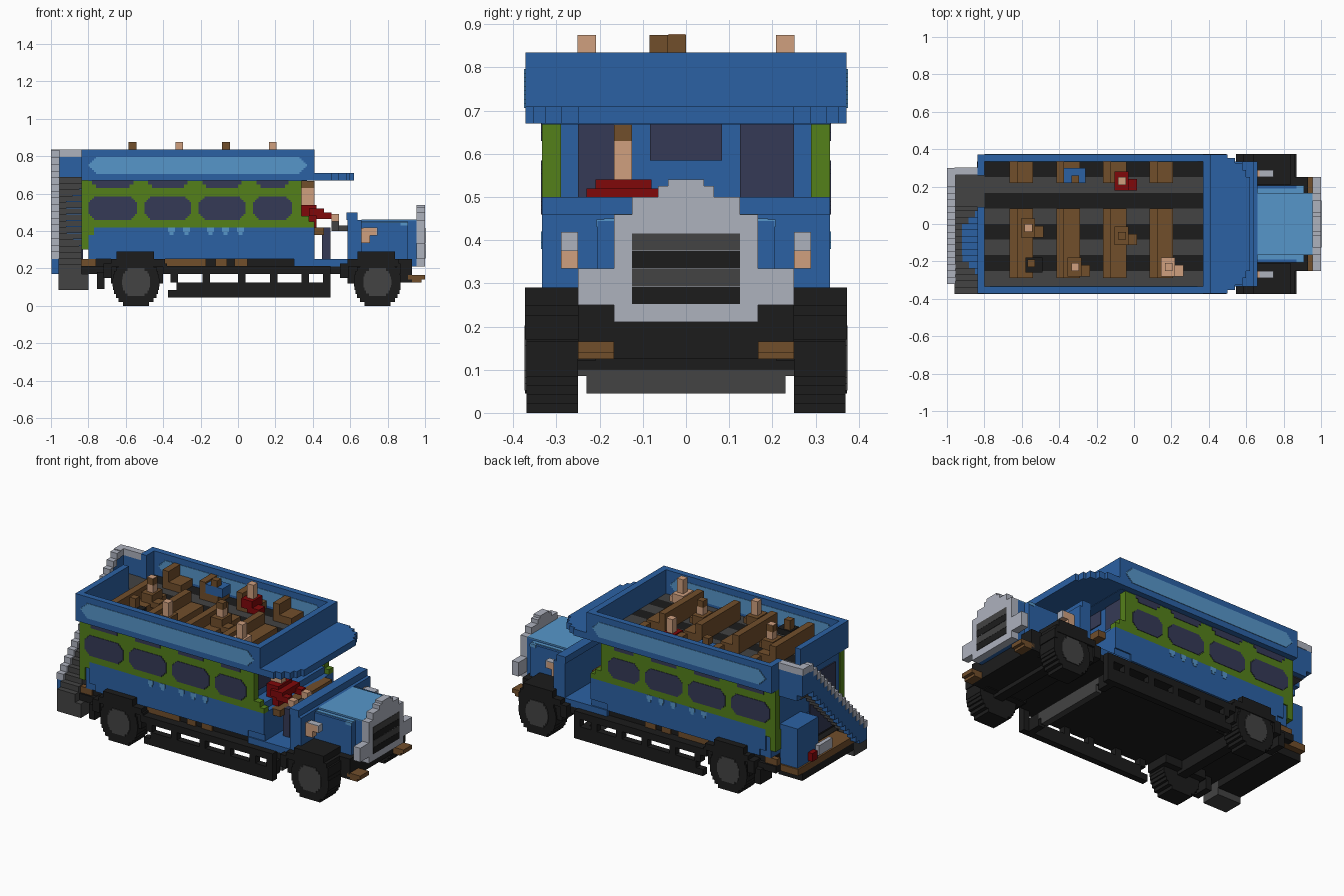
import bpy, bmesh, math
from mathutils import Matrix, Vector

cube = bpy.data.objects.get("Cube")
if cube:
    bpy.data.objects.remove(cube, do_unlink=True)


def material(name, r, g, b):
    lin = [(c / 255 / 12.92) if c < 11 else ((c / 255 + 0.055) / 1.055) ** 2.4 for c in (r, g, b)]
    m = bpy.data.materials.new(name)
    m.use_nodes = True
    m.diffuse_color = (*lin, 1)
    m.node_tree.nodes["Principled BSDF"].inputs["Base Color"].default_value = (*lin, 1)
    return m


BLUE = material("blue", 43, 97, 164)
SKY = material("light blue", 86, 150, 202)
GREEN = material("green", 84, 128, 26)
SILVER = material("silver", 174, 178, 190)
GREY = material("dark grey", 67, 67, 67)
BLACK = material("black", 28, 28, 28)
BROWN = material("brown", 113, 78, 43)
TAN = material("tan", 208, 160, 127)
RED = material("red", 128, 8, 10)
NAVY = material("navy glass", 53, 58, 86)


def blocks(name, mat, boxes, mirror=False):
    """One object made of axis-aligned blocks (x0, x1, y0, y1, z0, z1)."""
    boxes = list(boxes)
    if mirror:
        boxes += [(a, b, -d, -c, e, f) for a, b, c, d, e, f in boxes]
    bm = bmesh.new()
    for x0, x1, y0, y1, z0, z1 in boxes:
        mid = Vector(((x0 + x1) / 2, (y0 + y1) / 2, (z0 + z1) / 2))
        size = Matrix.Diagonal((x1 - x0, y1 - y0, z1 - z0, 1))
        bmesh.ops.create_cube(bm, size=1, matrix=Matrix.Translation(mid) @ size)
    me = bpy.data.meshes.new(name)
    bm.to_mesh(me)
    bm.free()
    me.materials.append(mat)
    ob = bpy.data.objects.new(name, me)
    bpy.context.collection.objects.link(ob)
    return ob


def pane(x0, x1, y0, y1, z0, z1, c=0.03, n=3):
    """Side panel with corners cut in n small steps."""
    s = c / n
    rows = [(x0, x1, y0, y1, z0 + c, z1 - c)]
    for i in range(n):
        inset = c - i * s
        rows += [(x0 + inset, x1 - inset, y0, y1, z0 + i * s, z0 + (i + 1) * s),
                 (x0 + inset, x1 - inset, y0, y1, z1 - (i + 1) * s, z1 - i * s)]
    return rows


def disc(cx, cz, r, y0, y1, n=12):
    """Wheel-like disc with a stepped outline."""
    h = 2 * r / n
    rows = []
    for i in range(n):
        z = -r + (i + 0.5) * h
        w = math.sqrt(r * r - (abs(z) - h / 2) ** 2)
        rows.append((cx - w, cx + w, y0, y1, cz + z - h / 2, cz + z + h / 2))
    return rows


# Lower body
blocks("lower_body", BLUE, [(-0.80, 0.41, -0.325, 0.325, 0.25, 0.42), (-0.83, 0.30, -0.29, 0.29, 0.42, 0.67),
                            (0.30, 0.38, -0.29, 0.29, 0.42, 0.46)])
blocks("body_sides", BLUE, [(-0.77, 0.41, 0.325, 0.333, 0.29, 0.42), (-0.73, 0.30, 0.325, 0.333, 0.25, 0.29)], True)
blocks("green_sides", GREEN, [(-0.837, 0.34, 0.29, 0.333, 0.42, 0.67),
                              (0.34, 0.38, 0.29, 0.333, 0.42, 0.48), (0.38, 0.41, 0.29, 0.333, 0.42, 0.45),
                              (-0.837, -0.77, 0.25, 0.333, 0.38, 0.42), (-0.837, -0.80, 0.25, 0.333, 0.30, 0.38)], True)
WINDOWS = [(-0.80, -0.54), (-0.50, -0.25), (-0.21, 0.04), (0.08, 0.29)]
glass = []
for a, b in WINDOWS:
    glass += pane(a, b, 0.333, 0.336, 0.46, 0.585)
    glass += [(a + 0.04, b - 0.04, 0.333, 0.336, 0.63, 0.65), (a + 0.02, b - 0.02, 0.333, 0.336, 0.65, 0.67)]
blocks("side_windows", NAVY, glass, True)
drops = [(x - 0.018, x + 0.018, 0.333, 0.336, 0.395, 0.42) for x in (-0.355, -0.275, -0.147, -0.067, 0.013)]
drops += [(a + 0.008, b - 0.008, c, d, 0.38, 0.395) for a, b, c, d, e, f in drops]
blocks("side_drops", SKY, drops, True)
blocks("front_bulkhead_windows", NAVY, [(0.30, 0.306, 0.125, 0.25, 0.50, 0.67), (0.30, 0.306, -0.25, -0.125, 0.50, 0.67),
                                        (0.30, 0.306, -0.083, 0.083, 0.585, 0.67)])
blocks("rear_door", NAVY, [(-0.837, -0.83, -0.25, 0.0, 0.25, 0.63)])
blocks("sill_boards", BROWN, [(a, b, 0.29, 0.322, 0.212, 0.25) for a, b in
                              ((-0.84, -0.76), (-0.45, -0.17), (-0.12, -0.06), (-0.02, 0.05))], True)

# Upper deck tub
D = 0.372
blocks("upper_walls", BLUE, [(-0.837, 0.41, 0.335, D, 0.67, 0.835), (-0.837, 0.41, -D, -0.335, 0.67, 0.835),
                             (0.37, 0.41, -0.335, 0.335, 0.67, 0.835),
                             (-0.837, -0.80, -0.335, 0.09, 0.67, 0.835), (-0.837, -0.80, 0.26, 0.335, 0.67, 0.835),
                             (-0.80, 0.37, -0.335, 0.335, 0.668, 0.673)])
blocks("upper_stripe", SKY, pane(-0.80, 0.37, D, D + 0.003, 0.706, 0.797, 0.04, 4)
       + pane(-0.77, 0.34, 0.332, 0.335, 0.706, 0.797, 0.04, 4), True)
W = 0.0835
bands = [(-0.80, 0.37, -0.334 + i * W, -0.334 + (i + 1) * W, 0.673, 0.69) for i in range(8)]
blocks("deck_planks_grey", GREY, bands[0::2])
blocks("deck_planks_black", BLACK, bands[1::2])
blocks("canopy", BLUE, [(0.41, 0.50, -D, D, 0.67, 0.71), (0.50, 0.54, -0.354, 0.354, 0.67, 0.71),
                        (0.54, 0.58, -0.325, 0.325, 0.67, 0.71), (0.58, 0.60, -0.29, 0.29, 0.67, 0.71),
                        (0.60, 0.62, -0.25, 0.25, 0.67, 0.71)])

# Upper seats
seats = []
for x in (-0.665, -0.415, -0.165, 0.083):
    for y0, y1 in ((-0.29, 0.083), (0.22, 0.333)):
        seats += [(x, x + 0.042, y0, y1, 0.69, 0.80), (x + 0.042, x + 0.125, y0, y1, 0.69, 0.735)]
blocks("upper_seats", BROWN, seats)


def passenger(i, x, y, clothes, hair):
    n = "passenger_%d_" % i
    blocks(n + "body", clothes, [(x - 0.04, x + 0.035, y - 0.05, y + 0.05, 0.735, 0.79),
                                 (x, x + 0.08, y - 0.05, y + 0.01, 0.715, 0.75)])
    blocks(n + "head", TAN, [(x - 0.02, x + 0.022, y - 0.021, y + 0.021, 0.79, 0.835 if hair else 0.875)])
    if hair:
        blocks(n + "hair", BROWN, [(x - 0.021, x + 0.021, y - 0.021, y + 0.021, 0.835, 0.875)])


passenger(1, 0.185, -0.23, TAN, False)
passenger(2, -0.315, -0.23, BROWN, False)
passenger(3, -0.565, -0.021, BROWN, True)
passenger(4, -0.065, 0.23, RED, False)
passenger(5, -0.065, -0.063, BROWN, True)
blocks("passenger_6_body", BLUE, [(-0.38, -0.26, 0.22, 0.30, 0.735, 0.79)])
blocks("passenger_6_head", BROWN, [(-0.335, -0.295, 0.22, 0.26, 0.79, 0.83)])
blocks("passenger_7_body", BLACK, [(-0.58, -0.49, -0.26, -0.18, 0.735, 0.77)])
blocks("passenger_7_head", BROWN, [(-0.57, -0.53, -0.23, -0.19, 0.77, 0.83)])
blocks("passenger_3_hand", TAN, [(-0.585, -0.545, -0.041, -0.001, 0.874, 0.877)])

# Driver's cab
blocks("cab_floor", BLUE, [(0.30, 0.60, -0.333, 0.333, 0.21, 0.25)])
blocks("driver_seat", BROWN, [(0.40, 0.46, -0.25, 0.25, 0.38, 0.42)])
blocks("driver_body", RED, [(0.34, 0.42, -0.21, -0.08, 0.42, 0.54), (0.38, 0.46, -0.23, -0.06, 0.48, 0.52),
                            (0.42, 0.50, -0.23, -0.19, 0.465, 0.50), (0.42, 0.50, -0.10, -0.06, 0.465, 0.50)])
blocks("driver_legs", NAVY, [(0.45, 0.495, -0.21, -0.16, 0.25, 0.42), (0.45, 0.495, -0.12, -0.08, 0.25, 0.42)])
blocks("driver_head", TAN, [(0.335, 0.41, -0.167, -0.125, 0.54, 0.63), (0.50, 0.54, -0.23, -0.19, 0.45, 0.49),
                            (0.50, 0.54, -0.10, -0.06, 0.45, 0.49)])
blocks("driver_hair", BROWN, [(0.335, 0.41, -0.167, -0.125, 0.63, 0.668)])
blocks("steering_wheel", GREY, [(0.50, 0.54, -0.20, -0.09, 0.40, 0.45), (0.53, 0.60, -0.16, -0.13, 0.40, 0.43)])

# Cowl, bonnet and grille
blocks("cowl", BLUE, [(0.585, 0.66, -0.333, 0.333, 0.21, 0.46), (0.58, 0.64, -0.333, 0.333, 0.46, 0.50)])
blocks("bonnet", BLUE, [(0.66, 0.955, -0.167, 0.167, 0.21, 0.455), (0.66, 0.91, -0.205, 0.205, 0.25, 0.445)])
blocks("bonnet_top", SKY, [(0.66, 0.955, -0.167, 0.167, 0.455, 0.461), (0.66, 0.91, -0.19, 0.19, 0.445, 0.45),
                           (0.87, 0.91, -0.207, 0.207, 0.43, 0.448)])
blocks("grille", SILVER, [(0.955, 1.0, -w, w, a, b) for a, b, w in
                          ((0.21, 0.25, 0.167), (0.25, 0.335, 0.25), (0.335, 0.46, 0.167),
                           (0.46, 0.50, 0.125), (0.50, 0.525, 0.065), (0.525, 0.54, 0.042))])
blocks("grille_slats_black", BLACK, [(0.995, 1.002, -0.125, 0.125, a, a + 0.04) for a in (0.252, 0.335)])
blocks("grille_slats_grey", GREY, [(0.995, 1.002, -0.125, 0.125, a, a + 0.04) for a in (0.293, 0.376)])
blocks("lamp", TAN, [(0.66, 0.705, 0.25, 0.29, 0.335, 0.415), (0.705, 0.74, 0.25, 0.29, 0.375, 0.415)], True)
blocks("lamp_face", SILVER, [(0.74, 0.747, 0.25, 0.29, 0.375, 0.417), (0.67, 0.747, 0.25, 0.29, 0.415, 0.419)], True)
blocks("bumper_ends", BROWN, [(0.91, 1.0, 0.167, 0.25, 0.14, 0.165), (0.93, 0.98, 0.167, 0.25, 0.125, 0.14)], True)

# Wheels and mudguards
tyres, hubs, guards = [], [], []
for cx, back, front in ((-0.545, -0.70, -0.38), (0.745, 0.565, 0.87)):
    tyres += disc(cx, 0.125, 0.125, 0.25, 0.37)
    hubs += disc(cx, 0.127, 0.075, 0.369, 0.374, 10)
    guards += [(cx - 0.105, cx + 0.095, 0.21, 0.373, 0.25, 0.29), (back + 0.02, front - 0.01, 0.21, 0.373, 0.21, 0.25),
               (back - 0.02, back + 0.025, 0.25, 0.373, 0.15, 0.225), (front - 0.02, front, 0.25, 0.373, 0.17, 0.225),
               (back + 0.02, front - 0.02, 0.21, 0.36, 0.12, 0.21)]
guards += [(-0.755, -0.715, 0.25, 0.36, 0.09, 0.18)]
blocks("tyres", BLACK, tyres, True)
blocks("hubs", GREY, hubs, True)
blocks("mudguards", BLACK, guards, True)
blocks("axles", BLACK, [(-0.575, -0.515, -0.25, 0.25, 0.10, 0.18), (0.715, 0.775, -0.25, 0.25, 0.10, 0.18)])

# Chassis and side rails
blocks("chassis", BLACK, [(-0.84, 0.60, -0.333, 0.333, 0.17, 0.212), (-0.80, 0.30, -0.312, 0.312, 0.212, 0.25),
                          (0.60, 0.93, -0.25, 0.25, 0.125, 0.25)])
rails = [(-0.375, 0.495, 0.333, 0.373, 0.045, 0.085), (-0.33, 0.495, 0.333, 0.373, 0.085, 0.125),
         (-0.38, 0.495, 0.333, 0.373, 0.17, 0.212)]
rails += [(x, x + 0.04, 0.333, 0.373, 0.125, 0.17) for x in (-0.36, -0.19, 0.0, 0.17, 0.34, 0.455)]
blocks("side_rails", BLACK, rails, True)
blocks("cross_member", GREY, [(0.42, 0.46, -0.25, 0.25, 0.085, 0.125), (0.42, 0.46, -0.23, 0.23, 0.045, 0.085)])
blocks("cross_member_ends", BLACK, [(0.42, 0.46, 0.25, 0.335, 0.045, 0.125)], True)

# Rear platform and outside staircase
blocks("bottom_step", GREY, [(-0.96, -0.80, -0.373, -0.25, 0.085, 0.17)])
blocks("rear_platform", BLACK, [(-0.96, -0.80, -0.25, 0.25, 0.125, 0.17)])
blocks("rear_boards", BROWN, [(-0.96, -0.80, -0.25, 0.29, 0.17, 0.21)])
blocks("rear_cabinet", BLUE, [(-0.95, -0.83, 0.08, 0.28, 0.21, 0.45)])
blocks("tail_lamp", RED, [(-0.98, -0.95, 0.13, 0.18, 0.22, 0.27)])
blocks("number_plate", SILVER, [(-0.975, -0.95, -0.02, 0.11, 0.23, 0.29)])
treads, carpets, panels, caps = [], [], [], []
N = 14
for i in range(N):
    y = -0.373 + i * 0.034
    z = 0.22 + i * 0.0335
    treads.append((-0.96, -0.838, y, y + 0.034, max(0.17, z - 0.09), z))
    cut = min(0.08, max(0, -0.2 - y, y + 0.034))
    if -0.29 < y < 0.06:
        carpets.append((-0.92 + cut, -0.838, y, y + 0.034, z, z + 0.005))
M = 18
for i in range(M):
    y = -0.32 + i * 0.62 / M
    z = min(0.835, 0.29 + i * 0.036)
    panels.append((-0.997, -0.96, y, y + 0.62 / M, max(0.17, z - 0.17), z - 0.04))
    caps.append((-1.0, -0.955, y, y + 0.62 / M, z - 0.04, z))
treads.append((-0.96, -0.80, 0.09, 0.265, 0.625, 0.69))
panels.append((-0.96, -0.838, 0.265, 0.30, 0.63, 0.795))
caps.append((-0.96, -0.838, 0.262, 0.303, 0.795, 0.835))
blocks("stair_treads", GREY, treads)
blocks("stair_carpet", BLUE, carpets)
blocks("stair_panel", BLUE, panels)
blocks("stair_rail", SILVER, caps)
